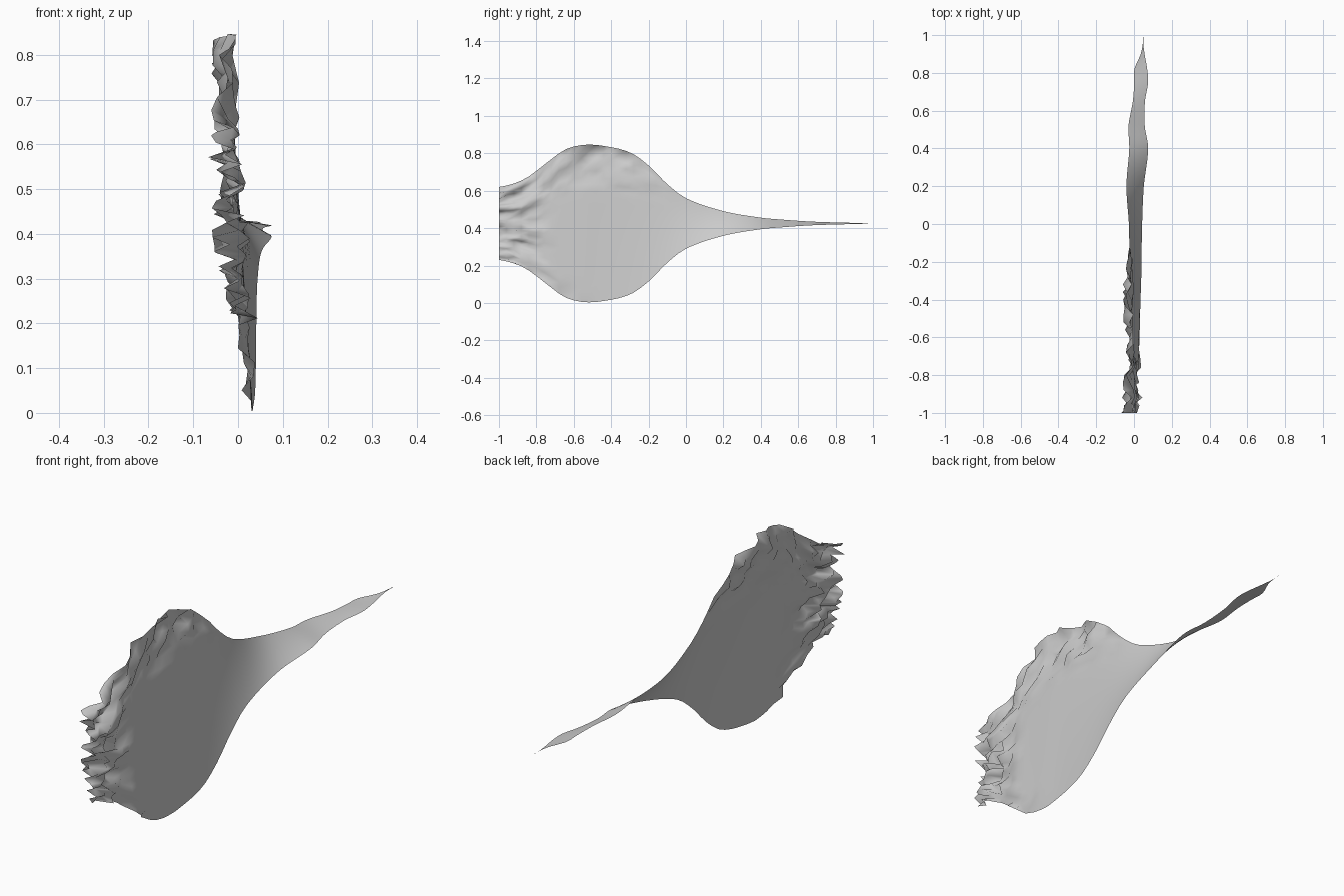
import bpy, bmesh, random

if "Cube" in bpy.data.objects:
    bpy.data.objects.remove(bpy.data.objects["Cube"])

random.seed(7)
MID = 0.425
ROWS = 24

# profile stations along y: (y, half height, centre x, half tilt in x)
STATIONS = [(-1.0, .195, -.005, .022), (-.93, .21, -.003, .022), (-.85, .245, 0, .024),
            (-.75, .32, .002, .026), (-.65, .393, .003, .028), (-.55, .42, .005, .028),
            (-.45, .416, .005, .028), (-.3, .38, .006, .032), (-.2, .31, .007, .033),
            (-.1, .21, .008, .033), (0, .135, .008, .035), (.2, .066, .006, .046),
            (.4, .031, .025, .05), (.52, .020, .014, .043), (.65, .011, .026, .032),
            (.75, .007, .038, .037), (.82, .005, .036, .034), (.9, .003, .046, .010),
            (.95, .0015, .048, .002), (1.0, .0005, .05, .0005)]


def station(y):
    """Smooth interpolation of the stations (cubic Hermite)."""
    n = len(STATIONS)
    i = 0
    while i < n - 2 and STATIONS[i + 1][0] < y:
        i += 1
    a, b = STATIONS[i], STATIONS[i + 1]
    p, q = STATIONS[max(i - 1, 0)], STATIONS[min(i + 2, n - 1)]
    h = b[0] - a[0]
    t = (y - a[0]) / h
    out = []
    for k in (1, 2, 3):
        ma = (b[k] - p[k]) / (b[0] - p[0]) * h
        mb = (q[k] - a[k]) / (q[0] - a[0]) * h
        out.append((2*t**3 - 3*t*t + 1) * a[k] + (t**3 - 2*t*t + t) * ma
                   + (3*t*t - 2*t**3) * b[k] + (t**3 - t*t) * mb)
    return out


def ramp(v, lo, hi):
    t = max(0.0, min(1.0, (v - lo) / (hi - lo)))
    return t * t * (3 - 2 * t)


def ruffle_amount(y, v):
    """Ruffles fill the cut end and run along the upper border."""
    end = ramp(-y, .70, .92)
    upper = ramp(v, .35, .85) * ramp(-y, .08, .35) * .6
    lower = ramp(-v, .75, 1.0) * ramp(-y, .45, .75) * .45
    return max(end * (1 - .35 * abs(v)), upper, lower)


# tilted sheet: wide ruffled body running into a thin wavy tail
bm = bmesh.new()
ys = [-1 + i * .04 for i in range(25)] + [i * .025 for i in range(41)]
grid = []
for y in ys:
    half, cx, tilt = station(y)
    col = []
    for r in range(ROWS + 1):
        v = -1 + 2 * r / ROWS
        x = cx - tilt * v
        x += ruffle_amount(y, v) * (random.uniform(-.066, .040))
        col.append(bm.verts.new((x, y, MID + half * v)))
    grid.append(col)
for a, b in zip(grid, grid[1:]):
    for r in range(ROWS):
        bm.faces.new((a[r], b[r], b[r + 1], a[r + 1]))

me = bpy.data.meshes.new("ruffled_sheet")
bm.to_mesh(me)
bm.free()
sheet = bpy.data.objects.new("ruffled_sheet", me)
bpy.context.collection.objects.link(sheet)
for p in me.polygons:
    p.use_smooth = True
